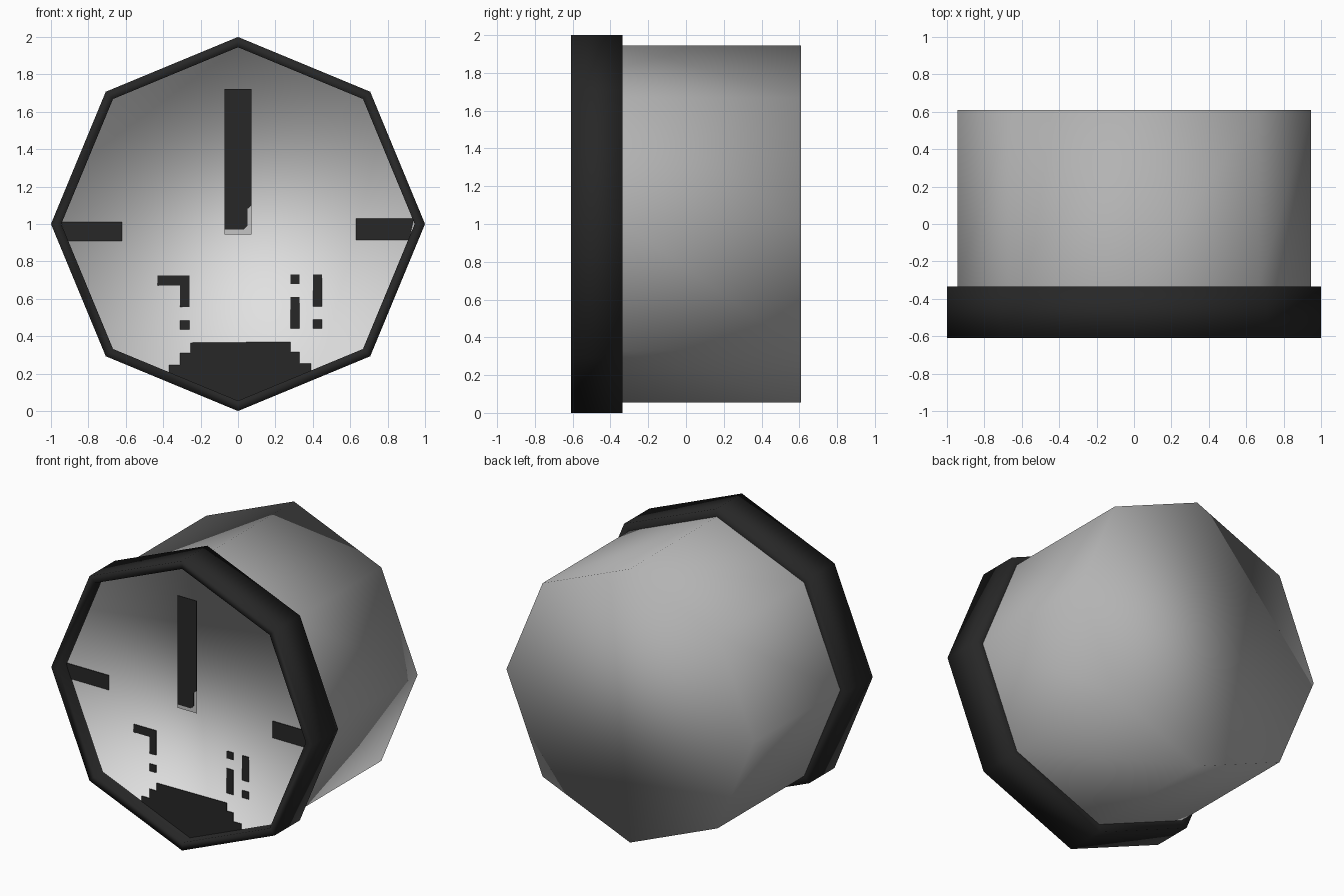
import bpy, bmesh, math

if "Cube" in bpy.data.objects:
    bpy.data.objects.remove(bpy.data.objects["Cube"])


def mat(name, v):
    m = bpy.data.materials.new(name)
    m.diffuse_color = (v, v, v, 1)
    m.use_nodes = True
    m.node_tree.nodes["Principled BSDF"].inputs["Base Color"].default_value = m.diffuse_color
    return m


BLACK = mat("black", 0.02)
GREY = mat("casing grey", 0.45)
WHITE = mat("dial white", 0.75)
TIP = mat("pointer end grey", 0.55)

CZ = 1.0      # centre height of the octagon
DIAL = -0.52  # y of the recessed dial


def finish(bm, name, mats, smooth):
    bmesh.ops.recalc_face_normals(bm, faces=bm.faces[:])
    me = bpy.data.meshes.new(name)
    for f in bm.faces:
        f.smooth = smooth
    bm.to_mesh(me)
    bm.free()
    for m in mats:
        me.materials.append(m)
    ob = bpy.data.objects.new(name, me)
    bpy.context.collection.objects.link(ob)
    return ob


def octagon_lathe(bm, profile):
    """Join octagonal rings given as (radius, y); returns the rings."""
    rings = [[bm.verts.new((r * math.sin(k * math.pi / 4), y,
                            CZ + r * math.cos(k * math.pi / 4)))
              for k in range(8)] for r, y in profile]
    for a, b in zip(rings, rings[1:]):
        for k in range(8):
            n = (k + 1) % 8
            bm.faces.new((a[k], a[n], b[n], b[k]))
    return rings


def plate(name, outline, y, m, thick=0.005):
    """Thin flat plate from an (x, z) outline, its back at y."""
    bm = bmesh.new()
    add_plate(bm, outline, y, thick)
    return finish(bm, name, [m], False)


def add_plate(bm, outline, y, thick=0.005):
    back = [bm.verts.new((x, y, z)) for x, z in outline]
    front = [bm.verts.new((x, y - thick, z)) for x, z in outline]
    bm.faces.new(back)
    bm.faces.new(front)
    n = len(outline)
    for i in range(n):
        j = (i + 1) % n
        bm.faces.new((back[i], back[j], front[j], front[i]))


def rect(x0, x1, z0, z1):
    return [(x0, z0), (x1, z0), (x1, z1), (x0, z1)]


# Casing: smooth octagonal drum with closed back
bm = bmesh.new()
rings = octagon_lathe(bm, [(0.945, -0.335), (0.945, 0.61)])
bm.faces.new(rings[-1])
finish(bm, "casing", [GREY], True)

# Bezel with the recessed dial, smooth across the corners
bm = bmesh.new()
rings = octagon_lathe(bm, [(0.94, -0.335), (1, -0.335), (1, -0.61),
                           (0.945, -0.61), (0.945, DIAL)])
bm.faces.new(rings[-1]).material_index = 1
finish(bm, "bezel_and_dial", [BLACK, WHITE], True)

# Side marks, run slightly into the bezel
plate("left_mark", [(-0.915, 0.91), (-0.62, 0.91), (-0.62, 1.01), (-0.945, 1.01)], DIAL, BLACK)
plate("right_mark", [(0.63, 0.915), (0.915, 0.915), (0.94, 1.03), (0.63, 1.03)], DIAL, BLACK)

# Stepped dark patch at the bottom of the dial
plate("bottom_patch", [(0, 0.05), (0.39, 0.212), (0.39, 0.255), (0.33, 0.255),
                       (0.33, 0.315), (0.28, 0.315), (0.28, 0.37),
                       (-0.255, 0.365), (-0.255, 0.31), (-0.31, 0.31),
                       (-0.31, 0.245), (-0.37, 0.245), (-0.37, 0.204)],
      DIAL, BLACK)

# Small painted dashes
bm = bmesh.new()
add_plate(bm, [(-0.31, 0.555), (-0.26, 0.555), (-0.26, 0.725),
               (-0.43, 0.725), (-0.43, 0.67), (-0.31, 0.67)], DIAL)
for r in [(-0.31, -0.26, 0.435, 0.485),
          (0.28, 0.33, 0.68, 0.73), (0.28, 0.33, 0.44, 0.61),
          (0.40, 0.45, 0.56, 0.73), (0.40, 0.45, 0.44, 0.49)]:
    add_plate(bm, rect(*r), DIAL)
finish(bm, "dial_dashes", [BLACK], False)

# Pointer: dark blade over a pale backing that shows at its lower end
plate("pointer_backing", rect(-0.073, 0.073, 0.945, 1.723), -0.55, TIP, 0.004)
plate("pointer", [(-0.073, 0.97), (0.03, 0.97), (0.05, 0.99), (0.05, 1.08),
                  (0.073, 1.10), (0.073, 1.723), (-0.073, 1.723)],
      -0.554, BLACK, 0.004)
